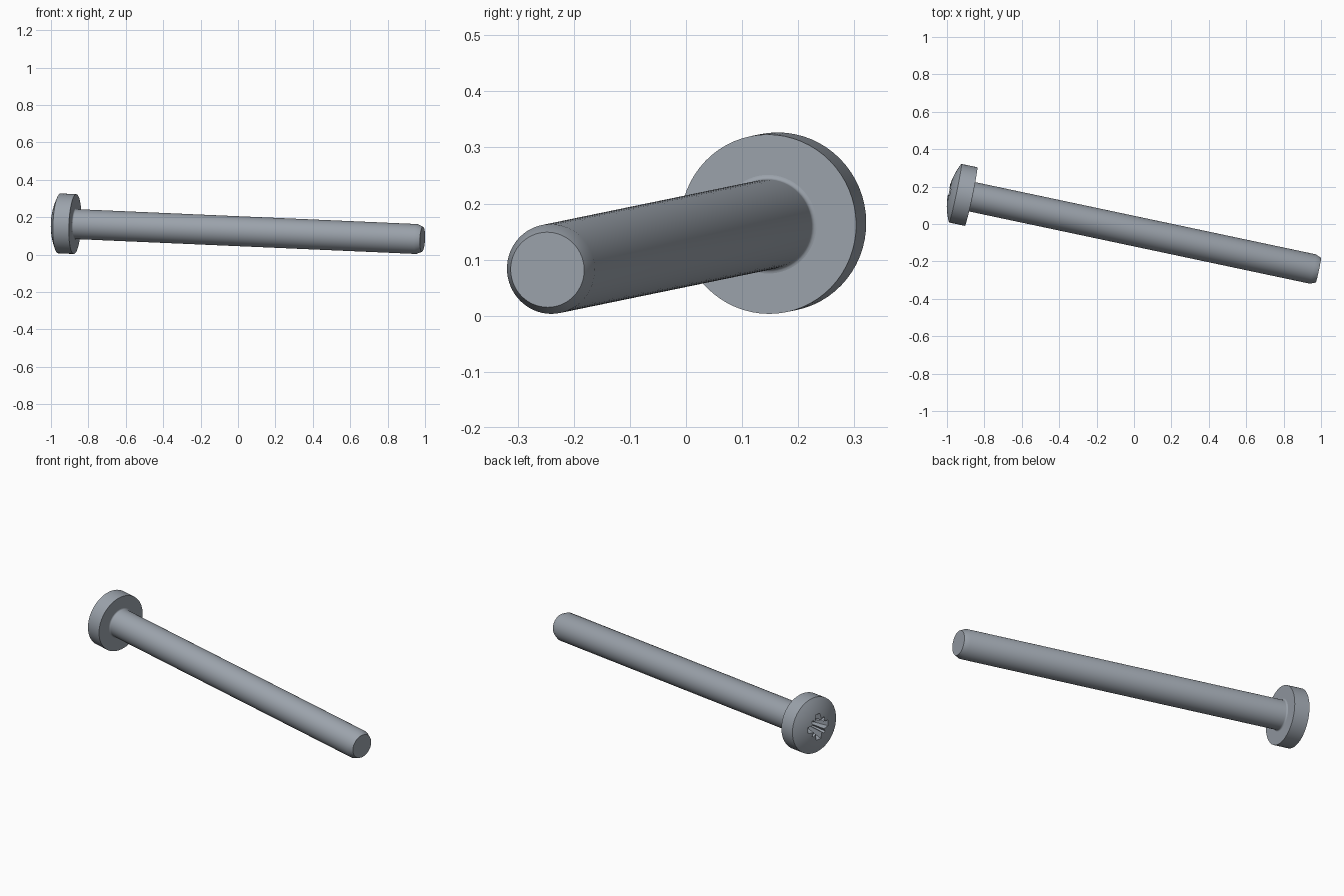
import bpy
import bmesh
import math
from mathutils import Matrix, Vector

if "Cube" in bpy.data.objects:
    bpy.data.objects.remove(bpy.data.objects["Cube"], do_unlink=True)

SEGMENTS = 64
HEAD_R, RIM, DOME = 0.16, 0.087, 0.038
SHANK_R, LENGTH, CHAMFER = 0.08, 1.9, 0.03

# Frame of the tilted screw: local z runs from under the head to the tip
axis = Vector((1, -0.212, -0.0437)).normalized()
side = axis.cross(Vector((0, 0, 1))).normalized()
up = axis.cross(side)
tip = Vector((0.986, -0.247, 0.082))
frame = Matrix((side, up, axis)).transposed().to_4x4()
frame.translation = tip - axis * LENGTH

steel = bpy.data.materials.new("steel grey")
steel.use_nodes = True
colour = (0.33, 0.365, 0.41, 1)
steel.diffuse_color = colour
bsdf = next(n for n in steel.node_tree.nodes if n.type == "BSDF_PRINCIPLED")
bsdf.inputs["Base Color"].default_value = colour


def finish(bm, name):
    bmesh.ops.recalc_face_normals(bm, faces=bm.faces)
    bm.transform(frame)
    mesh = bpy.data.meshes.new(name)
    bm.to_mesh(mesh)
    bm.free()
    mesh.materials.append(steel)
    obj = bpy.data.objects.new(name, mesh)
    bpy.context.collection.objects.link(obj)
    return obj


def lathe(name, profile):
    """Revolve (radius, z) points about the screw axis."""
    bm = bmesh.new()
    verts = [bm.verts.new((r, 0, z)) for r, z in profile]
    edges = [bm.edges.new(pair) for pair in zip(verts, verts[1:])]
    bmesh.ops.spin(bm, geom=verts + edges, cent=(0, 0, 0), axis=(0, 0, 1),
                   angle=math.tau, steps=SEGMENTS)
    bmesh.ops.remove_doubles(bm, verts=bm.verts, dist=1e-5)
    return finish(bm, name)


def activate(obj):
    bpy.ops.object.select_all(action="DESELECT")
    obj.select_set(True)
    bpy.context.view_layer.objects.active = obj


# Head: straight rim with a shallow spherical dome
dome_r = (HEAD_R ** 2 + DOME ** 2) / (2 * DOME)
rim_angle = math.asin(HEAD_R / dome_r)
profile = [(0, 0), (HEAD_R, 0)]
for i in range(11):
    a = rim_angle * (1 - i / 10)
    profile.append((dome_r * math.sin(a),
                    -RIM - DOME + dome_r * (1 - math.cos(a))))
profile[-1] = (0, -RIM - DOME)
head = lathe("head", profile)

# Shank: small fillet under the head, chamfered tip
fillet = 0.008
profile = [(0, -0.005), (SHANK_R + fillet, -0.005)]
for i in range(5):
    a = math.pi / 2 * i / 4
    profile.append((SHANK_R + fillet * (1 - math.sin(a)),
                    fillet * (1 - math.cos(a))))
profile += [(SHANK_R, LENGTH - CHAMFER), (0.067, LENGTH), (0, LENGTH)]
shank = lathe("shank", profile)

# Driver recess: tapered cross with four short diagonal ribs
quarter = [(0.078, -0.018), (0.078, 0.018), (0.038, 0.022),
           (0.05, 0.041), (0.041, 0.05), (0.022, 0.038)]
star = [Matrix.Rotation(k * math.pi / 2, 2) @ Vector(p)
        for k in range(4) for p in quarter]
bm = bmesh.new()
rings = [[bm.verts.new((p.x * s, p.y * s, z)) for p in star]
         for s, z in ((1.05, -0.14), (0.55, -0.03))]
for ring in rings:
    bm.faces.new(ring)
for i in range(len(star)):
    j = (i + 1) % len(star)
    bm.faces.new((rings[0][i], rings[0][j], rings[1][j], rings[1][i]))
cutter = finish(bm, "recess_cutter")
cutter.hide_render = True

cut = head.modifiers.new("recess", "BOOLEAN")
cut.operation = "DIFFERENCE"
cut.solver = "EXACT"
cut.object = cutter
activate(head)
bpy.ops.object.modifier_apply(modifier=cut.name)
bpy.data.objects.remove(cutter, do_unlink=True)

for part in (head, shank):
    activate(part)
    bpy.ops.object.shade_smooth_by_angle(angle=math.radians(25))
